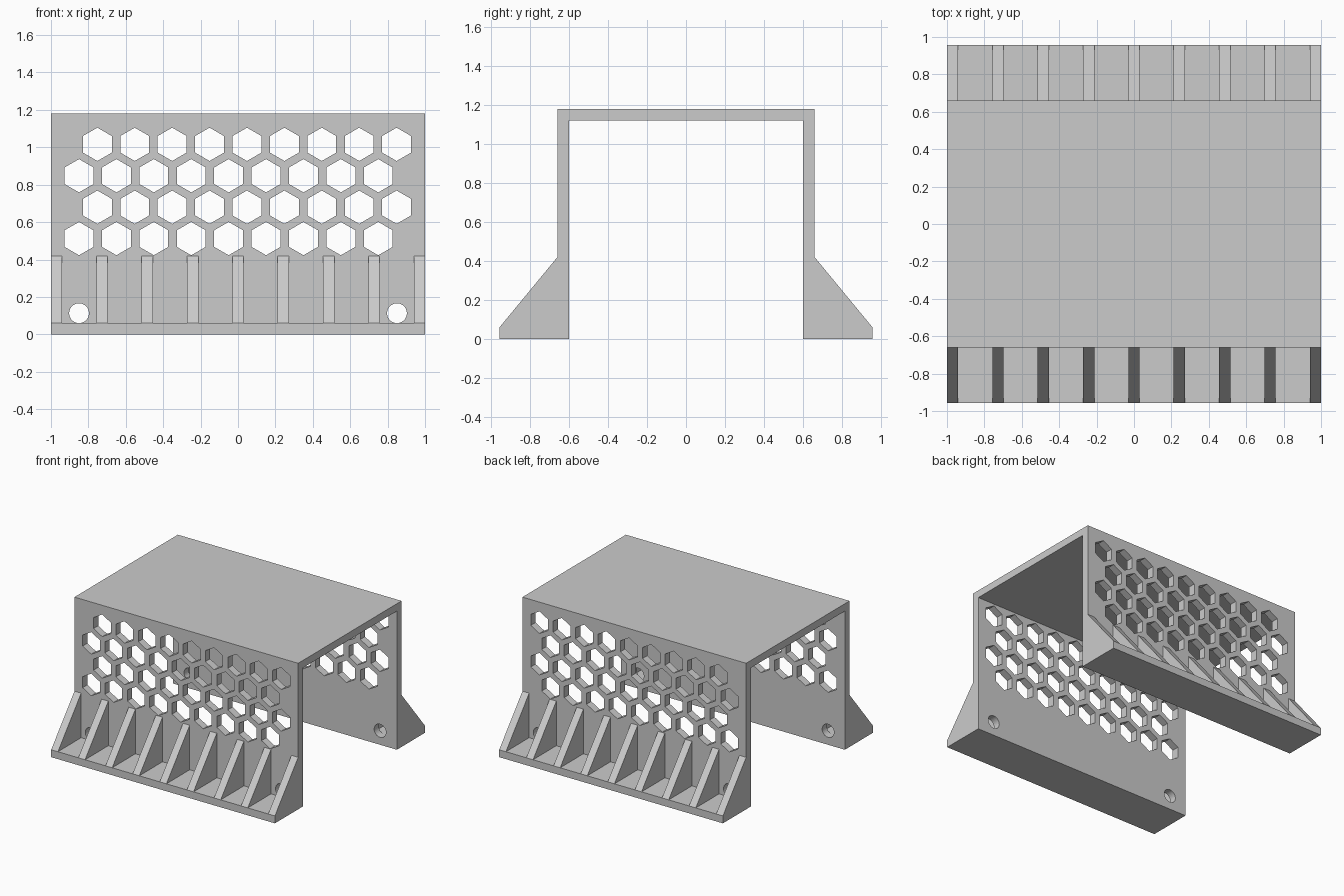
import bpy
import math

cube = bpy.data.objects.get("Cube")
if cube:
    bpy.data.objects.remove(cube, do_unlink=True)

HALF, INNER, OUTER, FOOT = 1.0, 0.6, 0.66, 0.957
TOP, SLAB, RIB_TOP = 1.18, 0.06, 0.42

grey = bpy.data.materials.new("plain_grey")
grey.use_nodes = True
grey.diffuse_color = (0.6, 0.6, 0.6, 1)
grey.node_tree.nodes["Principled BSDF"].inputs["Base Color"].default_value = (0.6, 0.6, 0.6, 1)


def prism_data(outline, axis, lo, hi):
    """Extrude a 2D outline along x (outline = y, z) or y (outline = x, z)."""
    n = len(outline)
    verts = [(d, a, b) if axis == "x" else (a, d, b) for d in (lo, hi) for a, b in outline]
    faces = [tuple(range(n))[::-1], tuple(range(n, 2 * n))]
    faces += [(i, (i + 1) % n, (i + 1) % n + n, i + n) for i in range(n)]
    if axis == "y":
        faces = [f[::-1] for f in faces]
    return verts, faces


def make_object(name, prisms):
    verts, faces = [], []
    for v, f in prisms:
        faces += [tuple(i + len(verts) for i in face) for face in f]
        verts += v
    mesh = bpy.data.meshes.new(name)
    mesh.from_pydata(verts, [], faces)
    mesh.materials.append(grey)
    obj = bpy.data.objects.new(name, mesh)
    bpy.context.collection.objects.link(obj)
    return obj


def ring(x, z, radius, sides):
    """Regular polygon with a corner at the top."""
    angles = [math.pi / 2 + math.tau * i / sides for i in range(sides)]
    return [(x + radius * math.cos(a), z + radius * math.sin(a)) for a in angles]


# Bridge: top plate, two walls and two flat feet as one profile
right_half = [(INNER, TOP - SLAB), (INNER, 0), (FOOT, 0), (FOOT, SLAB), (OUTER, SLAB), (OUTER, TOP)]
left_half = [(-y, z) for y, z in reversed(right_half)]
outline = (right_half + left_half)[::-1]
bridge = make_object("bridge_body", [prism_data(outline[::-1], "x", -HALF, HALF)])

# Honeycomb vents and mounting holes through both walls
holes = []
for row in range(4):
    start = -0.85 if row % 2 == 0 else -0.752
    for col in range(9):
        holes.append(ring(start + 0.2 * col, 0.512 + 0.168 * row, 0.089, 6))
for x in (-0.85, 0.85):
    holes.append(ring(x, 0.113, 0.053, 32))
cutter = make_object("hole_cutter", [prism_data(h, "y", -0.8, 0.8) for h in holes])
cutter.hide_render = True
cutter.hide_viewport = True

cut = bridge.modifiers.new("holes", "BOOLEAN")
cut.operation = "DIFFERENCE"
cut.solver = "EXACT"
cut.object = cutter
bpy.context.view_layer.objects.active = bridge
bpy.ops.object.modifier_apply(modifier=cut.name)
bpy.data.objects.remove(cutter, do_unlink=True)

# Triangular ribs bracing each foot against its wall
RIBS, THICK = 9, 0.06
pitch = (2 * HALF - THICK) / (RIBS - 1)
for side, sign in (("front", -1), ("back", 1)):
    triangle = [(sign * OUTER, SLAB), (sign * FOOT, SLAB), (sign * OUTER, RIB_TOP)]
    if sign < 0:
        triangle.reverse()
    for i in range(RIBS):
        x = -HALF + pitch * i
        make_object(f"{side}_rib_{i + 1}", [prism_data(triangle, "x", x, x + THICK)])
